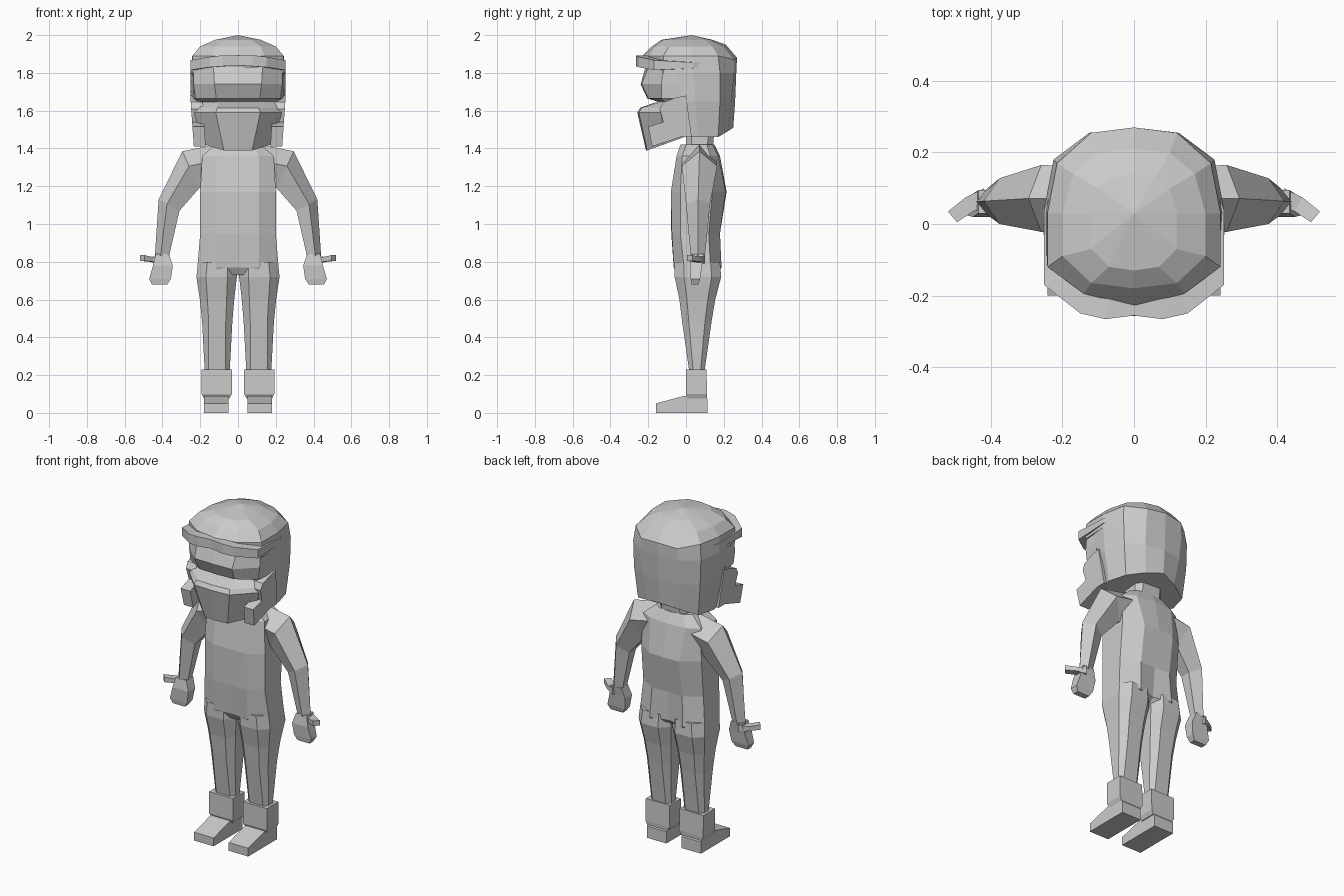
import bpy, bmesh

grey = bpy.data.materials.new("light grey")
grey.diffuse_color = (0.6, 0.6, 0.6, 1)


def loft(name, rings, mirror=False, apex=None):
    """Skin closed rings of equal length, cap the ends, optionally mirror over x."""
    bm = bmesh.new()
    rows = [[bm.verts.new(p) for p in r] for r in rings]
    n = len(rows[0])
    for a, b in zip(rows, rows[1:]):
        for i in range(n):
            j = (i + 1) % n
            bm.faces.new((a[i], a[j], b[j], b[i]))
    bm.faces.new(rows[0])
    if apex:
        tip = bm.verts.new(apex)
        for i in range(n):
            bm.faces.new((rows[-1][i], rows[-1][(i + 1) % n], tip))
    else:
        bm.faces.new(rows[-1])
    bmesh.ops.recalc_face_normals(bm, faces=bm.faces)
    mesh = bpy.data.meshes.new(name)
    bm.to_mesh(mesh)
    bm.free()
    mesh.materials.append(grey)
    obj = bpy.data.objects.new(name, mesh)
    bpy.context.collection.objects.link(obj)
    if mirror:
        obj.modifiers.new("mirror", 'MIRROR').use_mirror_merge = False
    return obj


def sym(z, half):
    """Half outline, front centre to back centre, mirrored to a full ring.
    A third value on a point overrides the height."""
    pts = [(p[0], p[1], p[2] if len(p) > 2 else z) for p in half]
    return pts + [(-x, y, h) for x, y, h in reversed(pts) if x > 0]


def box_ring(x0, x1, y0, y1, z, c=0.0):
    """Horizontal rectangle with chamfered corners."""
    if c == 0:
        return [(x0, y0, z), (x1, y0, z), (x1, y1, z), (x0, y1, z)]
    return [(x0 + c, y0, z), (x1 - c, y0, z), (x1, y0 + c, z), (x1, y1 - c, z),
            (x1 - c, y1, z), (x0 + c, y1, z), (x0, y1 - c, z), (x0, y0 + c, z)]


# Torso
loft("torso", [
    sym(0.73, [(0, -.03), (.1, -.04), (.19, -.01), (.19, .12), (.1, .16), (0, .12)]),
    sym(0.77, [(0, -.055), (.11, -.065), (.215, -.01), (.215, .13), (.11, .188), (0, .16)]),
    sym(0.95, [(0, -.078), (.11, -.075), (.2, -.03), (.2, .12), (.1, .18), (0, .175)]),
    sym(1.17, [(0, -.08), (.11, -.08), (.2, -.03), (.2, .14), (.1, .21), (0, .215)]),
    sym(1.36, [(0, -.05), (.11, -.05), (.19, -.02), (.19, .13), (.12, .17), (0, .18)]),
    sym(1.42, [(0, -.03), (.08, -.03), (.12, .0), (.12, .11), (.08, .14), (0, .15)]),
])

# Neck
loft("neck", [box_ring(-.09, .09, 0, .14, 1.38, .03), box_ring(-.09, .09, .0, .15, 1.49, .03)])

# Legs
loft("leg", [
    box_ring(.045, .175, .02, .095, .2, .02),
    box_ring(.03, .19, -.02, .135, .48, .035),
    box_ring(.02, .202, -.035, .155, .6, .04),
    box_ring(.006, .22, -.06, .186, .72, .05),
    box_ring(.006, .212, -.06, .18, .8, .05),
], mirror=True)

# Boot cuffs and feet
loft("boot_cuff", [
    box_ring(.045, .18, .01, .11, .075),
    box_ring(.033, .192, .0, .112, .1),
    box_ring(.033, .192, .0, .108, .23),
], mirror=True)
foot_side = [(-.16, 0), (-.16, .05), (-.01, .09), (.1, .09), (.115, .07), (.115, 0)]
loft("foot", [[(x, y, z) for y, z in foot_side] for x in (.05, .18)], mirror=True)


# Arms: outer point, inner point, depth range
def arm_ring(xo, zo, xi, zi, y0, y1):
    m, d = (y0 + y1) / 2, (y1 - y0) * .25
    xm, zm = xo + (xi - xo) * .4, zo + (zi - zo) * .4
    return [(xo, m, zo), (xm, y0, zm), (xi, y0 + d, zi), (xi, y1 - d, zi), (xm, y1, zm)]


loft("arm", [arm_ring(*s) for s in (
    (.12, 1.42, .15, 1.2, -.02, .16),
    (.295, 1.385, .205, 1.19, -.022, .165),
    (.42, 1.13, .31, 1.07, .0, .128),
    (.44, .83, .365, .83, .025, .1))], mirror=True)

# Hands and thumbs
loft("hand", [
    box_ring(.365, .435, .03, .095, .84),
    box_ring(.345, .45, .02, .085, .78),
    box_ring(.355, .47, .025, .075, .71),
    box_ring(.375, .455, .03, .065, .68),
], mirror=True)
loft("thumb", [
    [(.40, .05, .79), (.42, .1, .79), (.42, .1, .83), (.40, .05, .83)],
    [(.45, .035, .80), (.47, .075, .80), (.47, .075, .825), (.45, .035, .825)],
    [(.495, .005, .805), (.52, .035, .805), (.52, .035, .835), (.495, .005, .835)],
], mirror=True)

# Helmet shell: lower back part, then brow and crown
loft("helmet_shell", [
    sym(1.46, [(0, -.02), (.14, -.02), (.2, -.03), (.23, .06), (.2, .17), (.1, .22, 1.49), (0, .25, 1.51)]),
    sym(1.65, [(0, -.05), (.15, -.05), (.235, -.05), (.25, .05), (.22, .18), (.12, .24), (0, .26)]),
    sym(1.8, [(0, -.05), (.15, -.05), (.243, -.05), (.252, .04), (.225, .18), (.125, .255), (0, .266)]),
])
loft("helmet_crown", [
    sym(1.8, [(0, -.2), (.14, -.18), (.243, -.12), (.252, .04), (.225, .18), (.125, .255), (0, .266)]),
    sym(1.89, [(0, -.23), (.14, -.195), (.242, -.12), (.242, .03), (.215, .17), (.12, .255, 1.87), (0, .27, 1.88)]),
    sym(1.94, [(0, -.18), (.12, -.165), (.2, -.09), (.2, .03), (.17, .14), (.1, .2), (0, .21, 1.95)]),
    sym(1.975, [(0, -.13), (.07, -.12), (.12, -.07), (.12, .03), (.1, .1), (.06, .13), (0, .14)]),
], apex=(0, .03, 2.0))

# Peak: arc of thin sections around the brow
peak_half = [(.252, .04, 1.825, 1.855), (.252, -.17, 1.815, 1.867), (.15, -.25, 1.83, 1.885),
             (.08, -.266, 1.835, 1.893), (0, -.256, 1.84, 1.893)]
peak = peak_half + [(-x, y, a, b) for x, y, a, b in reversed(peak_half[:-1])]
loft("helmet_peak", [[(x, y, a), (x, y, b), (x * .85, y + .09, b), (x * .85, y + .09, a)]
                     for x, y, a, b in peak])

# Goggles and mask
loft("goggles", [
    sym(1.645, [(0, -.14), (.1, -.14), (.2, -.11), (.23, -.03), (0, 0)]),
    sym(1.665, [(0, -.205), (.115, -.2), (.225, -.13), (.24, -.03), (0, 0)]),
    sym(1.74, [(0, -.24), (.125, -.235), (.235, -.13), (.242, -.03), (0, 0)]),
    sym(1.83, [(0, -.215), (.13, -.2), (.235, -.12), (.242, -.03), (0, 0)]),
])
loft("face_mask", [
    sym(1.39, [(0, -.212), (.075, -.206), (.175, -.12, 1.42), (.19, -.01, 1.46), (0, .03, 1.46)]),
    sym(1.59, [(0, -.258), (.118, -.25), (.235, -.13), (.24, -.03), (0, 0)]),
    sym(1.615, [(0, -.243), (.11, -.235), (.225, -.12), (.235, -.03), (0, 0)]),
    sym(1.655, [(0, -.13), (.1, -.13), (.2, -.1), (.23, -.03), (0, 0)]),
])

# Cheek guards and temple edges of the helmet
cheek = [(.0, 1.68), (-.05, 1.67), (-.12, 1.645), (-.14, 1.61), (-.12, 1.54),
         (-.2, 1.515), (-.18, 1.41), (-.03, 1.46), (.03, 1.46)]
loft("cheek_guard", [[(x + (z - 1.54) * .07, y, z) for y, z in cheek] for x in (.18, .243)], mirror=True)
